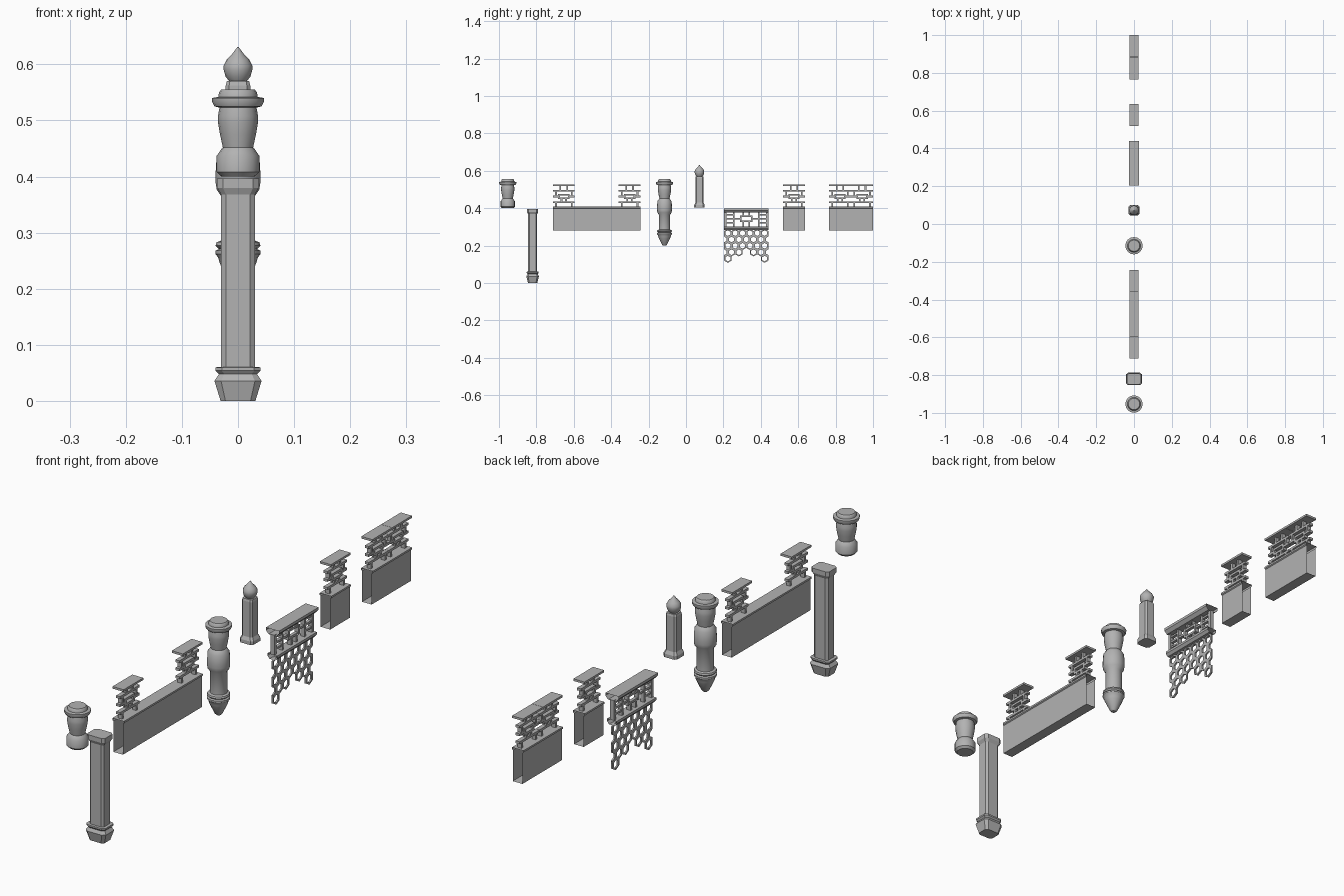
import bpy, bmesh, math
from mathutils import Vector, Matrix

cube = bpy.data.objects.get("Cube")
if cube:
    bpy.data.objects.remove(cube, do_unlink=True)

stone = bpy.data.materials.new("grey stone")
stone.use_nodes = True
GREY = (0.45, 0.45, 0.45, 1)
stone.diffuse_color = GREY
stone.node_tree.nodes["Principled BSDF"].inputs["Base Color"].default_value = GREY


def finish(name, bm, y=0, smooth=False):
    bmesh.ops.recalc_face_normals(bm, faces=bm.faces)
    mesh = bpy.data.meshes.new(name)
    bm.to_mesh(mesh)
    bm.free()
    mesh.materials.append(stone)
    obj = bpy.data.objects.new(name, mesh)
    obj.location.y = y
    bpy.context.collection.objects.link(obj)
    if smooth:
        bpy.ops.object.select_all(action='DESELECT')
        obj.select_set(True)
        bpy.context.view_layer.objects.active = obj
        bpy.ops.object.shade_smooth_by_angle(angle=math.radians(35))
    return obj


def circle(n=16):
    return [(math.cos(2 * math.pi * i / n), math.sin(2 * math.pi * i / n)) for i in range(n)]


def chamfered_square(c=0.72):
    return [(1, -c), (1, c), (c, 1), (-c, 1), (-1, c), (-1, -c), (-c, -1), (c, -1)]


def loft(bm, section, profile, y_scale=1):
    """Stack scaled copies of a section along a (radius, height) profile."""
    rings = [[bm.verts.new((x * r, y * r * y_scale, z)) for x, y in section] for r, z in profile]
    n = len(section)
    for a, b in zip(rings, rings[1:]):
        for i in range(n):
            j = (i + 1) % n
            bm.faces.new((a[i], a[j], b[j], b[i]))
    bm.faces.new(rings[0])
    bm.faces.new(rings[-1])


def box(bm, y0, y1, z0, z1, half_x):
    size = Matrix.Diagonal((2 * half_x, y1 - y0, z1 - z0, 1))
    place = Matrix.Translation((0, (y0 + y1) / 2, (z0 + z1) / 2))
    bmesh.ops.create_cube(bm, size=1, matrix=place @ size)


def moulding(bm, y0, y1, half_profile):
    """Symmetric tube along y, open at both ends."""
    outline = half_profile + [(-x, z) for x, z in reversed(half_profile)]
    a, b = [[bm.verts.new((x, y, z)) for x, z in outline] for y in (y0, y1)]
    for i in range(len(a)):
        j = (i + 1) % len(a)
        bm.faces.new((a[i], a[j], b[j], b[i]))


# Round baluster top shared by two pillars
vase = [(.030, .400), (.038, .408), (.038, .437), (.029, .450), (.027, .452),
        (.032, .475), (.0357, .497), (.0357, .508), (.033, .523), (.042, .525),
        (.046, .533), (.046, .540), (.035, .542), (.034, .550), (.030, .555)]
bm = bmesh.new()
loft(bm, circle(), vase)
finish("vase_pillar", bm, -.953, True)

# Hanging pillar with pointed drop
drop = [(.008, .200), (.014, .206), (.030, .240), (.033, .247), (.035, .255),
        (.040, .262), (.040, .268), (.034, .271), (.040, .277), (.038, .283),
        (.030, .286), (.030, .365), (.038, .377), (.040, .390), (.040, .405)]
bm = bmesh.new()
loft(bm, circle(), drop + vase[2:])
finish("hanging_pillar", bm, -.115, True)

# Square floor post
post = [(.031, 0), (.042, .036), (.034, .048), (.040, .054), (.040, .060),
        (.030, .061), (.030, .368), (.037, .380), (.037, .397)]
bm = bmesh.new()
loft(bm, chamfered_square(), post, .8)
finish("floor_post", bm, -.82)

# Finial post with onion cap
bm = bmesh.new()
loft(bm, chamfered_square(), [(.028, .405), (.028, .418), (.022, .430), (.022, .562), (.020, .570)])
finish("finial_post", bm, .072)
bm = bmesh.new()
loft(bm, circle(), [(.014, .568), (.022, .578), (.0255, .590), (.0255, .598),
                    (.020, .609), (.010, .619), (.001, .631)])
finish("onion_finial", bm, .072, True)


def lattice_unit(bm, y0):
    """Small fretwork panel under a flat cap."""
    w, t, d = .117, .009, .008
    mid = y0 + w / 2
    for z in (.428, .488):
        box(bm, y0, y0 + w, z, z + t, d)
    for z in (.448, .468):
        box(bm, mid - .026, mid + .026, z, z + t, d)
    for s in (-1, 1):
        edge = mid + s * w / 2
        inner = mid + s * .026
        box(bm, min(edge, inner), max(edge, inner), .458, .458 + t, d)
        box(bm, inner - t / 2, inner + t / 2, .448, .477, d)
        for offset, z0, z1 in ((.042, .408, .428), (.042, .465, .490),
                               (.018, .495, .521), (.012, .435, .450)):
            c = mid + s * offset
            box(bm, c - t / 2, c + t / 2, z0, z1, d)


# Balcony walls, each with fretwork units on top
def balcony(name, y0, y1, unit_starts):
    bm = bmesh.new()
    moulding(bm, y0, y1, [(.020, .282), (.020, .398), (.024, .401), (.024, .408)])
    finish(name + "_wall", bm)
    bm = bmesh.new()
    for start in unit_starts:
        lattice_unit(bm, start)
        box(bm, start, start + .117, .519, .527, .023)
    finish(name + "_fretwork", bm)


balcony("long_balcony", -.712, -.243, (-.712, -.360))
balcony("short_balcony", .519, .636, (.519,))
balcony("double_balcony", .765, 1.0, (.765, .883))

# Railing: mouldings, end posts and central fret
Y0, Y1 = .204, .440
MID = (Y0 + Y1) / 2
bm = bmesh.new()
moulding(bm, Y0, Y1, [(.016, .376), (.027, .388), (.027, .398)])
moulding(bm, Y0, Y1, [(.012, .284), (.020, .294), (.020, .303)])
finish("railing_mouldings", bm)
bm = bmesh.new()
for z in (.326, .354):
    box(bm, MID - .030, MID + .030, z, z + .008, .006)
for s in (-1, 1):
    for offset, z0, z1, h in ((.112, .303, .378, .006), (.030, .326, .362, .004),
                              (.015, .303, .326, .004), (.015, .362, .378, .004),
                              (.066, .303, .378, .004)):
        c = MID + s * offset
        box(bm, c - h, c + h, z0, z1, .008)
    a, b = sorted((MID + s * .030, MID + s * .112))
    box(bm, a, b, .340, .348, .006)
    a, b = sorted((MID + s * .066, MID + s * .112))
    for z in (.318, .362):
        box(bm, a, b, z, z + .007, .006)
finish("railing_fretwork", bm)

# Pierced honeycomb screen with an arched lower edge
bm = bmesh.new()
W = (Y1 - Y0) / 6
R = W / math.sqrt(3)
for row in range(5):
    z = .284 - R * (.75 + 1.5 * row)
    for col in range(-4, 5):
        y = MID + (col + .5 * (row % 2 == 0)) * W
        dy = abs(y - MID)
        if dy > .125 or (row == 3 and dy < .025) or (row == 4 and dy < .075):
            continue
        rings = []
        for x, r in ((.003, R), (.003, R * .66), (-.003, R * .66), (-.003, R)):
            rings.append([bm.verts.new((x, y + r * math.sin(k * math.pi / 3),
                                        z + r * math.cos(k * math.pi / 3))) for k in range(6)])
        for a, b in zip(rings, rings[1:] + rings[:1]):
            for i in range(6):
                j = (i + 1) % 6
                bm.faces.new((a[i], a[j], b[j], b[i]))
for co, no in (((0, Y0, 0), (0, -1, 0)), ((0, Y1, 0), (0, 1, 0)), ((0, 0, .29), (0, 0, 1))):
    bmesh.ops.bisect_plane(bm, geom=bm.verts[:] + bm.edges[:] + bm.faces[:],
                           plane_co=Vector(co), plane_no=Vector(no), clear_outer=True)
finish("honeycomb_screen", bm)
